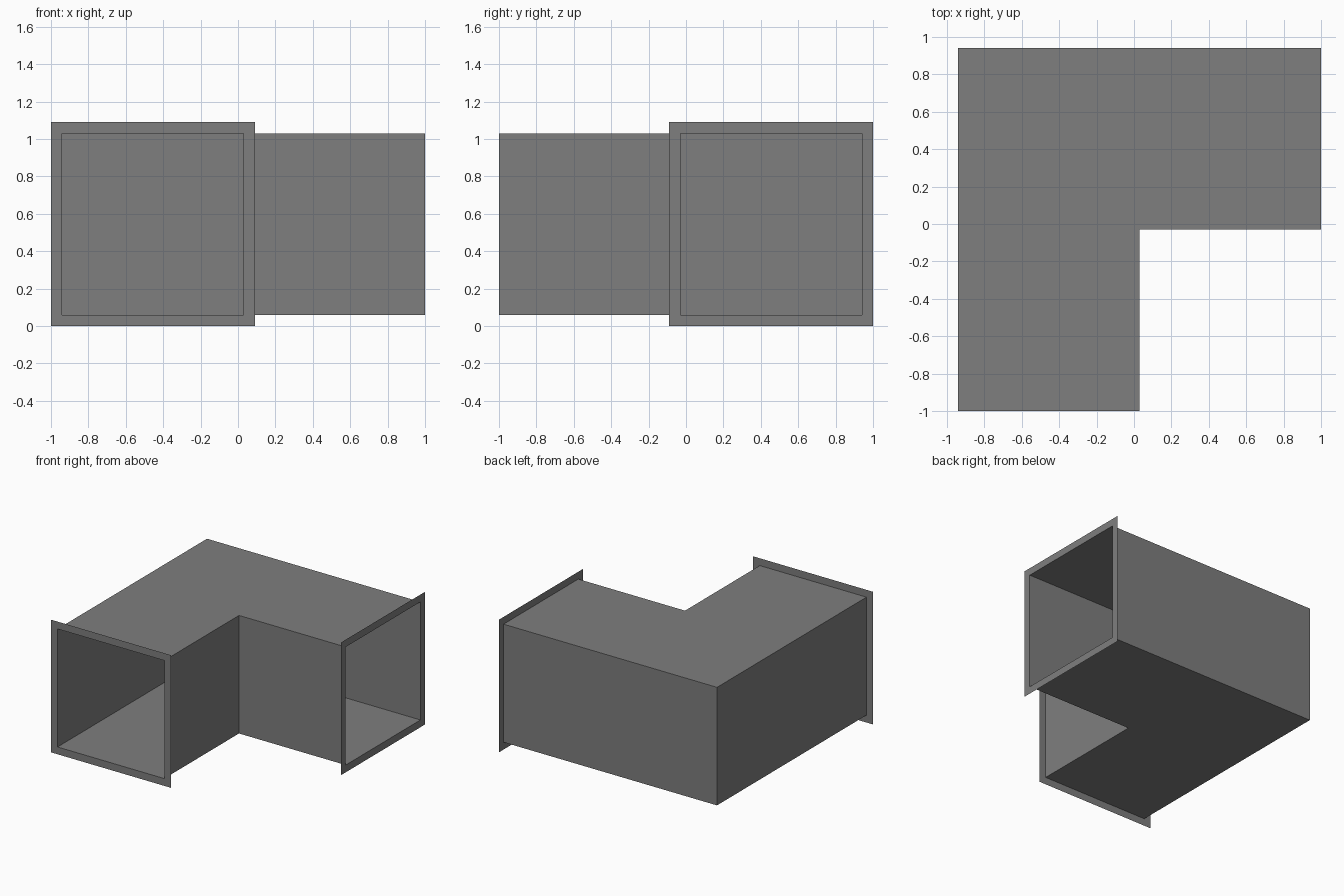
import bpy, bmesh

if "Cube" in bpy.data.objects:
    bpy.data.objects.remove(bpy.data.objects["Cube"])

LO, HI = -0.94, 0.03        # duct side limits
Z0, Z1 = 0.06, 1.03         # duct floor and ceiling
RIM = 0.06                  # flange width

# Dark sheet metal
metal = bpy.data.materials.new("dark_metal")
metal.diffuse_color = (0.21, 0.21, 0.21, 1)
metal.use_nodes = True
metal.node_tree.nodes["Principled BSDF"].inputs["Base Color"].default_value = metal.diffuse_color


def finish(bm, name):
    mesh = bpy.data.meshes.new(name)
    bm.to_mesh(mesh)
    bm.free()
    mesh.materials.append(metal)
    obj = bpy.data.objects.new(name, mesh)
    bpy.context.collection.objects.link(obj)
    return obj


# L-shaped duct: thin sheet walls, open at both ends
outline = [(LO, -1), (HI, -1), (HI, -HI), (1, -HI), (1, -LO), (LO, -LO)]
bm = bmesh.new()
low = [bm.verts.new((x, y, Z0)) for x, y in outline]
top = [bm.verts.new((x, y, Z1)) for x, y in outline]
bm.faces.new(low[::-1])
bm.faces.new(top)
for i in range(6):
    if i not in (0, 3):     # sides 0 and 3 are the openings
        j = (i + 1) % 6
        bm.faces.new((low[i], low[j], top[j], top[i]))
finish(bm, "elbow_duct")


# Flat square flange: four mitred strips around the opening
def flange(name, place, flip=False):
    bm = bmesh.new()

    def loop(g):
        pts = [(LO - g, Z0 - g), (HI + g, Z0 - g), (HI + g, Z1 + g), (LO - g, Z1 + g)]
        return [bm.verts.new(place(s, z)) for s, z in pts]

    outer, inner = loop(RIM), loop(0)
    for i in range(4):
        j = (i + 1) % 4
        quad = [outer[i], outer[j], inner[j], inner[i]]
        bm.faces.new(quad[::-1] if flip else quad)
    finish(bm, name)


flange("front_flange", lambda s, z: (s, -1, z))
flange("right_flange", lambda s, z: (1, -s, z), flip=True)
